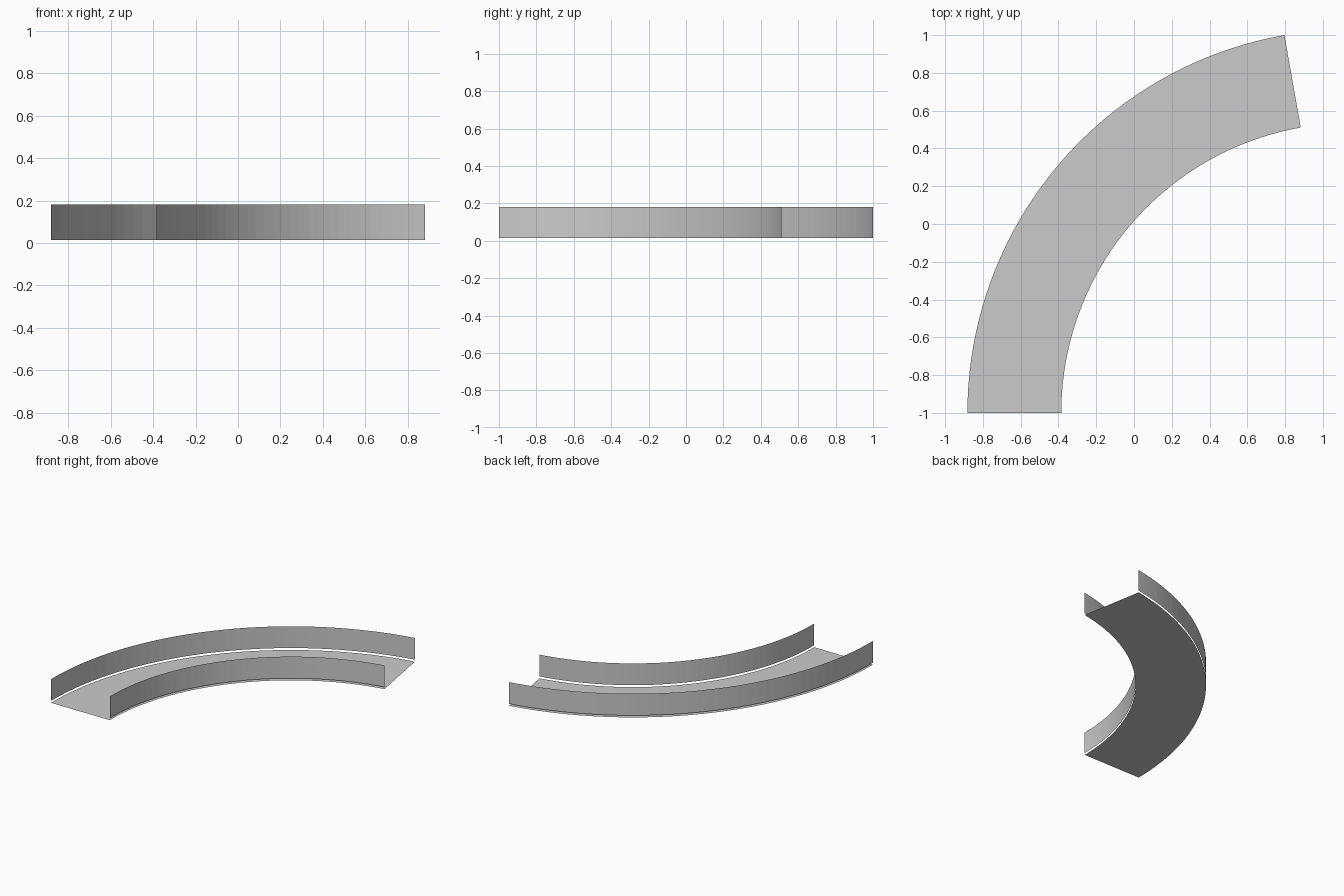
import bpy
import math

if "Cube" in bpy.data.objects:
    bpy.data.objects.remove(bpy.data.objects["Cube"], do_unlink=True)

SWEEP = math.radians(80)
STEPS = 40
OUTER = 2.031
INNER = 1.534
CENTRE = (1.149, -1.0)
WALL_BOTTOM, WALL_TOP = 0.015, 0.181

grey = bpy.data.materials.new("light_grey")
grey.use_nodes = True
colour = (0.6, 0.6, 0.6, 1)
grey.diffuse_color = colour
grey.node_tree.nodes["Principled BSDF"].inputs["Base Color"].default_value = colour


def arc_strip(name, start, end):
    """Sweep the segment between two (radius, height) points along the bend."""
    verts, faces = [], []
    for i in range(STEPS + 1):
        a = math.pi - SWEEP * i / STEPS
        for radius, z in (start, end):
            verts.append((CENTRE[0] + radius * math.cos(a),
                          CENTRE[1] + radius * math.sin(a), z))
    for i in range(STEPS):
        k = 2 * i
        faces.append((k, k + 1, k + 3, k + 2))
    mesh = bpy.data.meshes.new(name)
    mesh.from_pydata(verts, [], faces)
    mesh.materials.append(grey)
    obj = bpy.data.objects.new(name, mesh)
    bpy.context.collection.objects.link(obj)
    return obj


# Flat curved floor
arc_strip("floor", (OUTER, 0), (INNER, 0))

# Thin side walls, floating just above the floor edges
arc_strip("outer_wall", (OUTER, WALL_TOP), (OUTER, WALL_BOTTOM))
arc_strip("inner_wall", (INNER, WALL_BOTTOM), (INNER, WALL_TOP))
